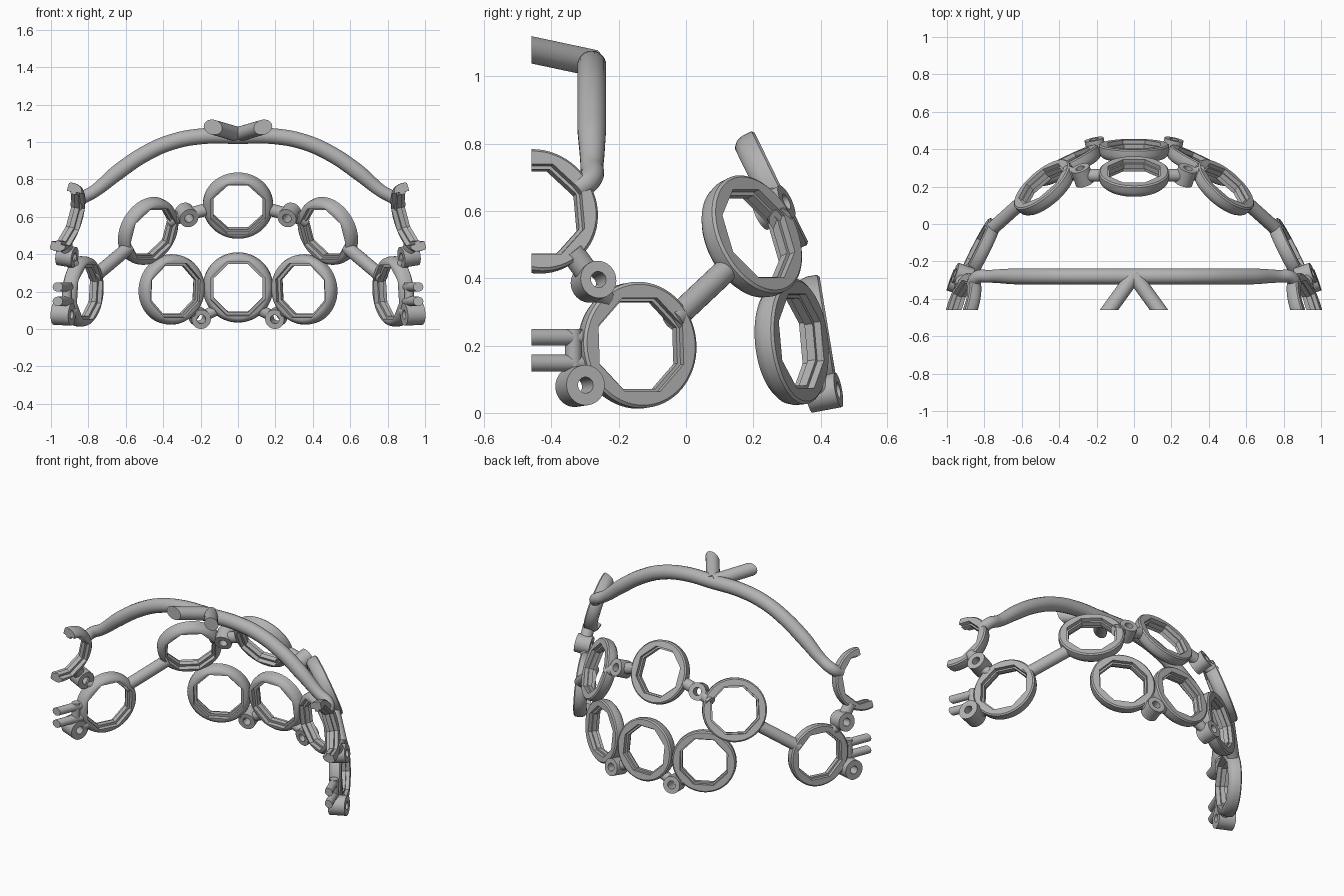
import bpy
import bmesh
from math import cos, sin, pi
from mathutils import Vector

cube = bpy.data.objects.get("Cube")
if cube:
    bpy.data.objects.remove(cube, do_unlink=True)

grey = bpy.data.materials.new("plain_grey")
grey.use_nodes = True
grey.diffuse_color = (0.45, 0.45, 0.45, 1)
grey.node_tree.nodes["Principled BSDF"].inputs["Base Color"].default_value = grey.diffuse_color

CUT_Y = -0.46
SEGMENTS = 64
SIDES = 8


def finish(name, bm):
    """Trim at the flat front plane, then turn the mesh into an object."""
    geom = bm.verts[:] + bm.edges[:] + bm.faces[:]
    cut = bmesh.ops.bisect_plane(bm, geom=geom, plane_co=(0, CUT_Y, 0),
                                 plane_no=(0, -1, 0), clear_outer=True)
    edges = [e for e in cut["geom_cut"] if isinstance(e, bmesh.types.BMEdge)]
    if edges:
        bmesh.ops.holes_fill(bm, edges=edges, sides=0)
    bmesh.ops.recalc_face_normals(bm, faces=bm.faces[:])
    mesh = bpy.data.meshes.new(name)
    bm.to_mesh(mesh)
    bm.free()
    mesh.materials.append(grey)
    obj = bpy.data.objects.new(name, mesh)
    bpy.context.collection.objects.link(obj)
    bpy.ops.object.select_all(action="DESELECT")
    obj.select_set(True)
    bpy.context.view_layer.objects.active = obj
    bpy.ops.object.shade_smooth_by_angle(angle=0.6)
    return obj


def octagon_factor(angle):
    """Distance to a regular polygon with flat top, for apothem one."""
    step = 2 * pi / SIDES
    return 1 / cos((angle + step / 2) % step - step / 2)


def lathe(name, centre, normal, profile):
    """Closed profile of (depth, radius, is_octagon) turned around the normal."""
    centre, n = Vector(centre), Vector(normal).normalized()
    u = Vector((0, 0, 1)).cross(n).normalized()
    v = n.cross(u)
    bm = bmesh.new()
    loops = []
    for depth, radius, is_oct in profile:
        loop = []
        for i in range(SEGMENTS):
            a = 2 * pi * i / SEGMENTS
            r = radius * (octagon_factor(a) if is_oct else 1)
            loop.append(bm.verts.new(centre + n * depth + (u * cos(a) + v * sin(a)) * r))
        loops.append(loop)
    for k, low in enumerate(loops):
        high = loops[(k + 1) % len(loops)]
        for i in range(SEGMENTS):
            j = (i + 1) % SEGMENTS
            bm.faces.new((low[i], low[j], high[j], high[i]))
    return finish(name, bm)


# Rounded outside, flat outer face, stepped eight-sided opening
RING = [(0.037, 0.18, False), (0.03, 0.188, False), (0.0, 0.188, False),
        (-0.02, 0.182, False), (-0.034, 0.168, False), (-0.037, 0.16, False),
        (-0.037, 0.145, True), (-0.012, 0.145, True), (-0.012, 0.13, True),
        (0.015, 0.13, True), (0.015, 0.14, True), (0.037, 0.14, True)]


def ring(name, centre, normal):
    return lathe(name, centre, normal, RING)


def boss(name, centre, normal, radius=0.052, length=0.09):
    h = length / 2
    return lathe(name, centre, normal,
                 [(-h, radius, False), (h, radius, False),
                  (h, 0.024, False), (-h, 0.024, False)])


def rod(name, start, end, radius):
    start, end = Vector(start), Vector(end)
    axis = end - start
    bm = bmesh.new()
    bmesh.ops.create_cone(bm, cap_ends=True, segments=24, radius1=radius,
                          radius2=radius, depth=axis.length)
    turn = axis.to_track_quat("Z", "Y").to_matrix()
    for vert in bm.verts:
        vert.co = turn @ vert.co + (start + end) / 2
    return finish(name, bm)


# Middle rings at the back
ring("lower_middle_ring", (0, 0.39, 0.22), (0, 0.98, 0.16))
ring("upper_middle_ring", (0, 0.25, 0.655), (0, 0.9, 0.44))

for side, s in (("left", 1), ("right", -1)):
    def m(x, y, z):
        return (s * x, y, z)

    # Side rings
    ring(side + "_lower_ring", m(0.35, 0.31, 0.21), m(0.44, 0.89, 0.1))
    ring(side + "_upper_ring", m(0.475, 0.19, 0.52), m(0.61, 0.7, 0.36))
    ring(side + "_ear_ring", m(0.825, -0.15, 0.2), m(0.89, 0.45, 0.07))
    ring(side + "_temple_ring", m(0.915, -0.45, 0.595), m(0.91, 0.3, 0.27))

    # Bosses with through holes
    boss(side + "_lower_boss", m(0.205, 0.41, 0.06), m(0.2, 0.96, 0.18))
    boss(side + "_upper_boss", m(0.275, 0.26, 0.61), m(0.3, 0.85, 0.4))
    boss(side + "_temple_boss", m(0.915, -0.275, 0.39), m(0.93, 0.33, 0.15), 0.056)
    boss(side + "_ear_boss", m(0.935, -0.315, 0.08), m(0.93, 0.33, 0.05), 0.06, 0.1)

    # Short links between bosses and rings
    rod(side + "_lower_boss_link", m(0.12, 0.405, 0.1), m(0.17, 0.41, 0.075), 0.03)
    rod(side + "_lower_boss_side_link", m(0.25, 0.37, 0.09), m(0.23, 0.4, 0.075), 0.03)
    rod(side + "_upper_boss_inner_link", m(0.165, 0.26, 0.64), m(0.24, 0.26, 0.62), 0.034)
    rod(side + "_upper_boss_outer_link", m(0.37, 0.28, 0.575), m(0.31, 0.265, 0.6), 0.034)
    rod(side + "_temple_boss_link", m(0.925, -0.34, 0.48), m(0.918, -0.3, 0.425), 0.036)
    rod(side + "_temple_ear_link", m(0.875, -0.24, 0.34), m(0.9, -0.26, 0.36), 0.03)
    rod(side + "_ear_boss_link", m(0.885, -0.26, 0.1), m(0.91, -0.285, 0.09), 0.036)

    # Strut from the back rings to the ear ring
    rod(side + "_strut", m(0.585, 0.13, 0.435), m(0.775, -0.04, 0.275), 0.036)

    # Cut off prongs at the front, with a bridge behind them
    for level, z in (("upper", 0.225), ("lower", 0.148)):
        rod(side + "_" + level + "_ear_prong", m(0.9, -0.3, z), m(0.98, -0.5, z), 0.025)
    rod(side + "_prong_bridge", m(0.915, -0.335, 0.125), m(0.915, -0.335, 0.25), 0.025)
    rod(side + "_crown_prong", m(0, -0.275, 1.04), m(0.17, -0.51, 1.09), 0.04)

# Strap arching over the crown
half = [(0.2, -0.28, 1.03), (0.36, -0.28, 0.998), (0.5, -0.28, 0.935),
        (0.64, -0.28, 0.84), (0.77, -0.28, 0.735), (0.84, -0.285, 0.695),
        (0.865, -0.33, 0.66)]
path = [(-x, y, z) for x, y, z in reversed(half)] + [(0, -0.28, 1.032)] + half
curve = bpy.data.curves.new("crown_strap", "CURVE")
curve.dimensions = "3D"
curve.bevel_depth = 0.043
curve.bevel_resolution = 6
curve.resolution_u = 8
curve.use_fill_caps = True
spline = curve.splines.new("BEZIER")
spline.bezier_points.add(len(path) - 1)
for point, co in zip(spline.bezier_points, path):
    point.co = co
    point.handle_left_type = point.handle_right_type = "AUTO"
    point.radius = 0.8 if abs(co[0]) > 0.7 else 1
curve.materials.append(grey)
strap = bpy.data.objects.new("crown_strap", curve)
bpy.context.collection.objects.link(strap)
